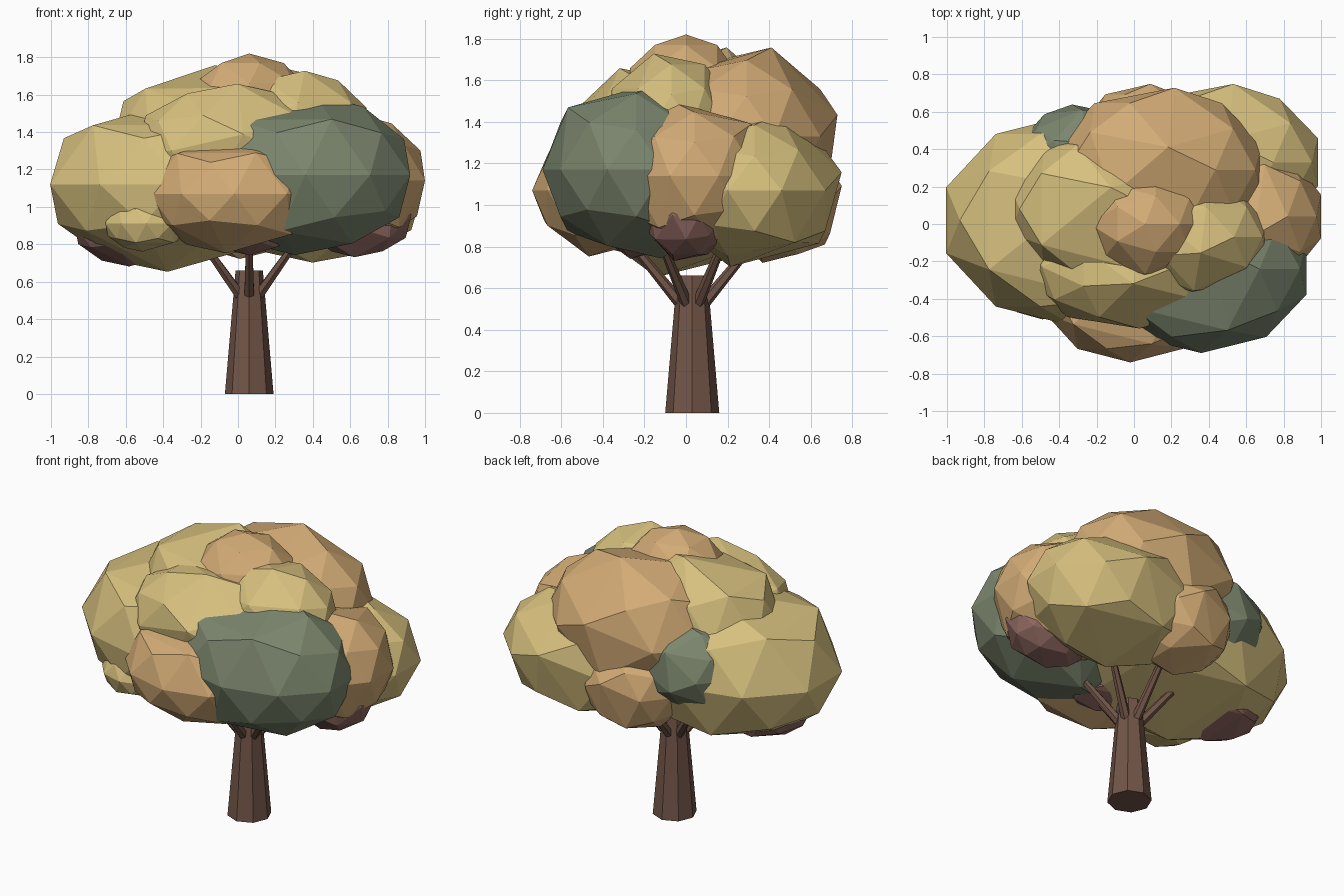
import bpy, math
from mathutils import Vector

if "Cube" in bpy.data.objects:
    bpy.data.objects.remove(bpy.data.objects["Cube"])


def material(name, rgb):
    m = bpy.data.materials.new(name)
    m.diffuse_color = (*rgb, 1)
    m.use_nodes = True
    m.node_tree.nodes["Principled BSDF"].inputs["Base Color"].default_value = m.diffuse_color
    return m


BARK = material("bark", (0.17, 0.092, 0.064))
YELLOW = material("yellow_leaves", (0.68, 0.53, 0.21))
ORANGE = material("orange_leaves", (0.65, 0.41, 0.18))
GREEN = material("green_leaves", (0.20, 0.24, 0.155))
PURPLE = material("purple_leaves", (0.27, 0.135, 0.115))

SEGMENTS = 10
# ring height and radius: broad cap facets, ring, equator, ring
RINGS = [(0.52, 0.885), (0.0, 1.0), (-0.52, 0.885)]


def clump(name, mat, centre, radii):
    """Faceted leaf ball: a ten-sided equator, two five-sided rings and poles."""
    bpy.ops.mesh.primitive_ico_sphere_add(subdivisions=2, radius=1, location=centre)
    ob = bpy.context.object
    ob.name = name
    ob.scale = radii
    bpy.ops.object.transform_apply(location=False, rotation=False, scale=True)
    ob.modifiers.new("facets", 'DECIMATE').ratio = 0.8
    ob.data.materials.append(mat)


def limb(name, start, end, r1, r2, sides):
    """Tapered faceted cylinder between two points."""
    a, b = Vector(start), Vector(end)
    bpy.ops.mesh.primitive_cone_add(vertices=sides, radius1=r1, radius2=r2,
                                    depth=(b - a).length, location=(a + b) / 2)
    ob = bpy.context.object
    ob.name = name
    ob.rotation_euler = (b - a).to_track_quat('Z', 'Y').to_euler()
    ob.data.materials.append(BARK)


# trunk
TX, TY = 0.06, 0.03
limb("trunk", (TX, TY, 0), (TX, TY, 0.66), 0.13, 0.073, 8)

# branches fanning out into the crown
for i in range(6):
    a = math.radians(30 + 60 * i)
    c, s = math.cos(a), math.sin(a)
    limb(f"branch_{i + 1}", (TX + 0.05 * c, TY + 0.05 * s, 0.52),
         (TX + 0.33 * c, TY + 0.33 * s, 0.86), 0.03, 0.018, 6)

# crown: overlapping leaf clumps
CLUMPS = [
    ("left_clump", YELLOW, (-0.31, 0.02, 1.12), (0.73, 0.57, 0.47)),
    ("front_right_clump", GREEN, (0.36, -0.24, 1.17), (0.59, 0.45, 0.43)),
    ("front_clump", ORANGE, (-0.02, -0.36, 1.07), (0.48, 0.38, 0.32)),
    ("upper_front_clump", YELLOW, (-0.05, -0.23, 1.30), (0.52, 0.33, 0.36)),
    ("upper_left_clump", YELLOW, (-0.17, 0.08, 1.35), (0.52, 0.42, 0.41)),
    ("top_clump", ORANGE, (0.06, 0.0, 1.48), (0.35, 0.30, 0.34)),
    ("upper_back_clump", ORANGE, (0.13, 0.29, 1.33), (0.58, 0.44, 0.43)),
    ("upper_right_clump", YELLOW, (0.32, -0.07, 1.37), (0.41, 0.32, 0.36)),
    ("right_clump", ORANGE, (0.60, 0.04, 1.14), (0.42, 0.38, 0.36)),
    ("back_right_clump", YELLOW, (0.45, 0.33, 1.07), (0.56, 0.42, 0.37)),
    ("back_left_clump", GREEN, (-0.28, 0.36, 1.18), (0.34, 0.28, 0.30)),
    ("lower_back_clump", ORANGE, (0.04, 0.45, 1.02), (0.33, 0.30, 0.30)),
    ("lower_right_clump", PURPLE, (0.65, 0.0, 0.95), (0.29, 0.21, 0.22)),
    ("lower_left_clump", PURPLE, (-0.55, 0.03, 0.90), (0.34, 0.28, 0.22)),
    ("lower_front_clump", PURPLE, (0.08, -0.22, 0.88), (0.20, 0.17, 0.14)),
    ("small_front_left_clump", YELLOW, (-0.49, -0.31, 0.91), (0.23, 0.20, 0.15)),
]
for args in CLUMPS:
    clump(*args)
